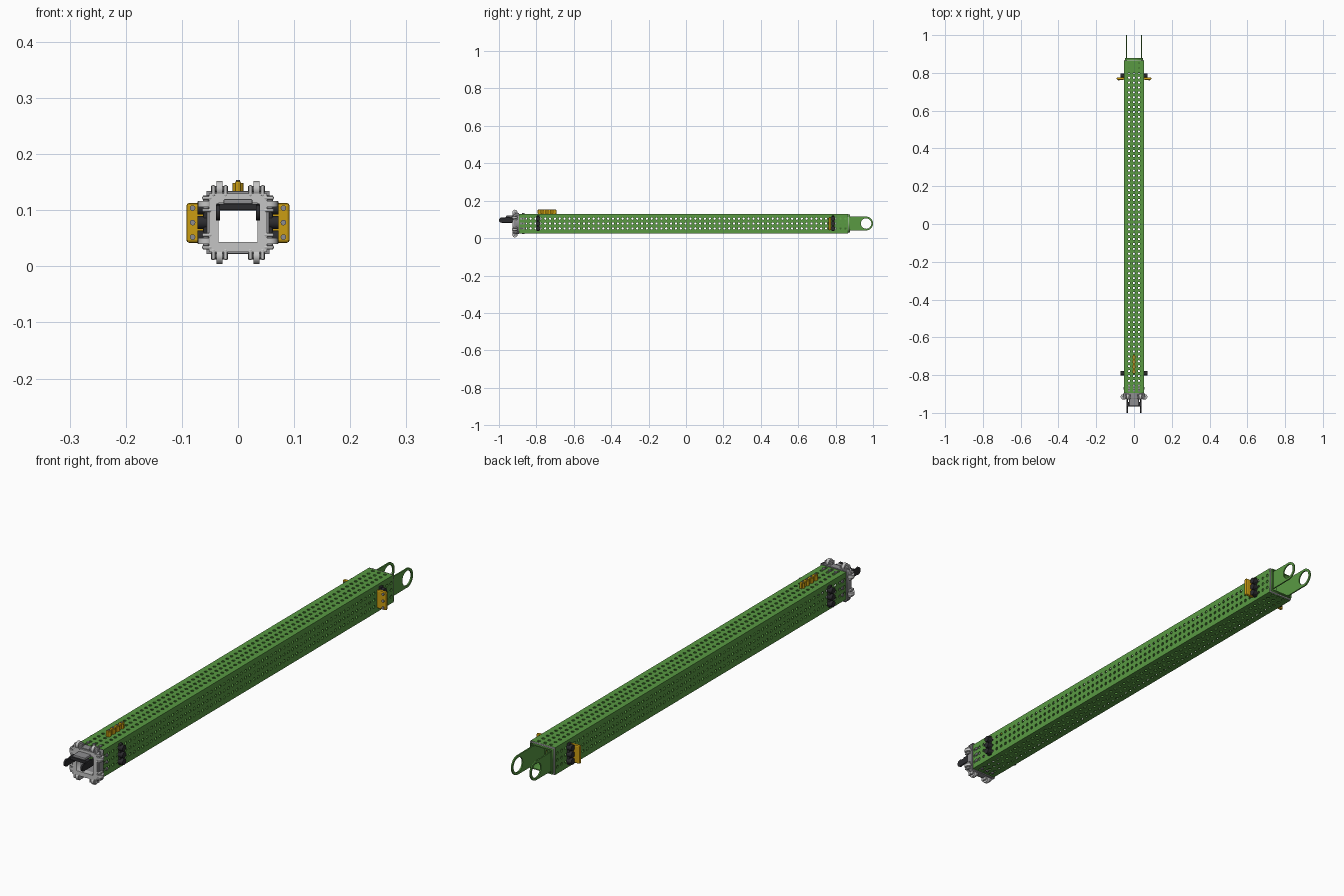
import bpy, bmesh, math
from mathutils import Vector, Matrix

cube = bpy.data.objects.get("Cube")
if cube:
    bpy.data.objects.remove(cube, do_unlink=True)

CZ = 0.078            # height of the beam axis
HALF = 0.052          # half width of the beam
Y0, Y1 = -0.895, 0.865
PITCH = (Y1 - Y0) / 68


def material(name, rgb, rough=0.6):
    m = bpy.data.materials.new(name)
    m.use_nodes = True
    m.diffuse_color = (*rgb, 1)
    bsdf = m.node_tree.nodes["Principled BSDF"]
    bsdf.inputs["Base Color"].default_value = (*rgb, 1)
    bsdf.inputs["Roughness"].default_value = rough
    return m


GREEN = material("painted green", (0.10, 0.32, 0.055))
YELLOW = material("amber yellow", (0.60, 0.34, 0.006))
SILVER = material("light grey", (0.56, 0.56, 0.56))
STEEL = material("mid grey", (0.27, 0.27, 0.28))
BLACK = material("black plastic", (0.025, 0.025, 0.028))


def finish(bm, name, mat):
    bmesh.ops.recalc_face_normals(bm, faces=bm.faces)
    me = bpy.data.meshes.new(name)
    bm.to_mesh(me)
    bm.free()
    me.materials.append(mat)
    ob = bpy.data.objects.new(name, me)
    bpy.context.collection.objects.link(ob)
    return ob


def box(name, lo, hi, mat, bevel=0.0):
    lo, hi = Vector(lo), Vector(hi)
    bm = bmesh.new()
    bmesh.ops.create_cube(bm, size=1)
    for v in bm.verts:
        v.co = (lo + hi) / 2 + v.co * (hi - lo)
    ob = finish(bm, name, mat)
    if bevel:
        mod = ob.modifiers.new("bevel", "BEVEL")
        mod.width, mod.segments = bevel, 2
    return ob


def rod(name, a, b, r, mat):
    a, b = Vector(a), Vector(b)
    bm = bmesh.new()
    turn = (b - a).to_track_quat("Z", "Y").to_matrix().to_4x4()
    bmesh.ops.create_cone(bm, cap_ends=True, segments=16, radius1=r, radius2=r,
                          depth=(b - a).length, matrix=Matrix.Translation((a + b) / 2) @ turn)
    for f in bm.faces:
        f.smooth = len(f.verts) == 4
    for e in bm.edges:
        e.smooth = all(f.smooth for f in e.link_faces)
    return finish(bm, name, mat)


def plate(name, loops, axis, lo, hi, mat):
    """Flat outline with holes, extruded from lo to hi along axis x or y."""
    cu = bpy.data.curves.new(name, "CURVE")
    cu.dimensions, cu.fill_mode, cu.extrude = "2D", "BOTH", (hi - lo) / 2
    for pts in loops:
        sp = cu.splines.new("POLY")
        sp.points.add(len(pts) - 1)
        for p, (a, b) in zip(sp.points, pts):
            p.co = (a, b, 0, 1)
        sp.use_cyclic_u = True
    tmp = bpy.data.objects.new(name, cu)
    bpy.context.collection.objects.link(tmp)
    dg = bpy.context.evaluated_depsgraph_get()
    me = bpy.data.meshes.new_from_object(tmp.evaluated_get(dg))
    bpy.data.objects.remove(tmp)
    bm = bmesh.new()
    bm.from_mesh(me)
    bmesh.ops.remove_doubles(bm, verts=bm.verts, dist=1e-5)
    spin = Matrix.Rotation(math.pi / 2, 4, "X")
    mid = (lo + hi) / 2
    if axis == "x":
        spin = Matrix.Rotation(math.pi / 2, 4, "Z") @ spin
    shift = Matrix.Translation((mid, 0, CZ) if axis == "x" else (0, mid, CZ))
    bm.transform(shift @ spin)
    return finish(bm, name, mat)


def square(h):
    return [(-h, -h), (h, -h), (h, h), (-h, h)]


def arc(cx, r, start, end, n):
    return [(cx + r * math.cos(start + (end - start) * i / n),
             r * math.sin(start + (end - start) * i / n)) for i in range(n + 1)]


# Perforated square beam: every cell is a ring of quads around a hole
def perforated_beam():
    bm = bmesh.new()
    rim, r = 1.5 * PITCH, 0.0062
    for side in range(4):
        turn = Matrix.Rotation(side * math.pi / 2, 3, "Y")

        def quad(pts):
            bm.faces.new([bm.verts.new(turn @ Vector((x, y, HALF)) + Vector((0, 0, CZ)))
                          for x, y in pts])

        for row in range(68):
            cy = Y0 + (row + 0.5) * PITCH
            for cx in (-PITCH, 0, PITCH):
                inner, outer = [], []
                for k in range(8):
                    c, s = math.cos(k * math.pi / 4), math.sin(k * math.pi / 4)
                    q = PITCH / 2 / max(abs(c), abs(s))
                    inner.append((cx + r * c, cy + r * s))
                    outer.append((cx + q * c, cy + q * s))
                for k in range(8):
                    j = (k + 1) % 8
                    quad([inner[k], outer[k], outer[j], inner[j]])
            for a, b in ((-HALF, -rim), (rim, HALF)):
                for y in (cy - PITCH / 2, cy):
                    quad([(a, y), (b, y), (b, y + PITCH / 2), (a, y + PITCH / 2)])
    bmesh.ops.remove_doubles(bm, verts=bm.verts, dist=1e-5)
    ob = finish(bm, "perforated_beam", GREEN)
    wall = ob.modifiers.new("wall", "SOLIDIFY")
    wall.thickness, wall.offset, wall.use_even_offset = 0.0035, -1, True


perforated_beam()

# Rear fork: sleeve, pale end rim and two eyelet plates
plate("rear_sleeve", [square(0.047), square(0.043)], "y", 0.80, 0.878, GREEN)
plate("rear_rim", [square(0.0515), square(0.047)], "y", Y1 - 0.001, Y1 + 0.004, SILVER)
eye = 0.963
outline = [(0.80, -0.037), (0.895, -0.037)] + arc(eye, 0.037, -1.75, 1.75, 20) \
    + [(0.895, 0.037), (0.80, 0.037)]
hole = arc(eye, 0.028, 0, math.tau * 23 / 24, 23)
for s, word in ((-1, "right"), (1, "left")):
    plate("fork_plate_" + word, [outline, hole], "x", s * 0.039 - 0.0025, s * 0.039 + 0.0025, GREEN)

# Black bearing blocks and yellow rear fins on both sides
for s, word in ((-1, "right"), (1, "left")):
    for y, end in ((-0.79, "front"), (0.786, "rear")):
        box(f"{end}_bearing_{word}", (min(s * 0.051, s * 0.062), y - 0.008, 0.038),
            (max(s * 0.051, s * 0.062), y + 0.008, 0.120), BLACK, 0.003)
        for dz in (-PITCH, 0, PITCH):
            rod(f"{end}_bearing_lobe_{word}", (s * 0.051, y, CZ + dz),
                (s * 0.072, y, CZ + dz), 0.0115, BLACK)
    box("rear_fin_" + word, (min(s * 0.052, s * 0.092), 0.763, 0.042),
        (max(s * 0.052, s * 0.092), 0.776, 0.113), YELLOW, 0.005)
    for dz in (-PITCH, 0, PITCH):
        rod("fin_screw_" + word, (s * 0.081, 0.759, CZ + dz),
            (s * 0.081, 0.764, CZ + dz), 0.005, STEEL)

# Yellow ridge on top near the front
box("ridge_blade", (-0.005, -0.793, 0.129), (0.005, -0.692, 0.152), YELLOW, 0.003)
for i in range(4):
    y = -0.782 + i * PITCH
    rod("ridge_post", (0, y, 0.129), (0, y, 0.149), 0.0095, YELLOW)
    rod("ridge_screw", (0, y, 0.148), (0, y, 0.154), 0.004, STEEL)

# Front collar with its inner sleeve
plate("front_collar", [square(0.052), square(0.035)], "y", -0.927, -0.905, SILVER)
plate("front_sleeve", [square(0.047), square(0.038)], "y", -0.906, -0.855, STEEL)
plate("collar_flange", [square(0.056), square(0.036)], "y", -0.912, -0.894, STEEL)

# Guide rollers on the four sides of the collar
for side in range(4):
    flat = side % 2 == 0
    reach = 0.074 if flat else 0.071
    turn = Matrix.Rotation(side * math.pi / 2, 3, "Y")

    def at(u, y, w):
        return turn @ Vector((u, y, w)) + Vector((0, 0, CZ))

    def block(name, u, w, y, mat, bevel):
        a, b = at(u[0], y[0], w[0]), at(u[1], y[1], w[1])
        box(name, [min(p) for p in zip(a, b)], [max(p) for p in zip(a, b)], mat, bevel)

    for u in (-0.033, 0.033):
        rod("guide_roller", at(u - 0.0055, -0.915, reach - 0.014),
            at(u + 0.0055, -0.915, reach - 0.014), 0.014, SILVER)
        rod("roller_pin", at(u - 0.015, -0.915, reach - 0.014),
            at(u + 0.015, -0.915, reach - 0.014), 0.0055, STEEL)
        for d in (-0.011, 0.011):
            block("roller_ear", (u + d - 0.0035, u + d + 0.0035), (0.046, reach - 0.007),
                  (-0.928, -0.902), SILVER, 0.003)
    block("roller_bridge", (-0.022, 0.022), (0.05, 0.056), (-0.922, -0.9), STEEL, 0.002)
    for u in (-PITCH, 0, PITCH):
        rod("collar_screw", at(u, -0.87, 0.05), at(u, -0.87, 0.056), 0.006, STEEL)

# Black front yoke: cross bar, two prongs, grey support
box("yoke_bar", (-0.039, -0.966, 0.100), (0.039, -0.942, 0.112), BLACK, 0.002)
box("yoke_support", (-0.026, -0.962, 0.109), (0.026, -0.915, 0.120), STEEL, 0.003)
for s in (-1, 1):
    x = s * 0.036
    box("yoke_prong", (x - 0.0035, -0.985, 0.082), (x + 0.0035, -0.927, 0.109), BLACK, 0.003)
    rod("yoke_prong_tip", (x - 0.0035, -0.986, 0.096), (x + 0.0035, -0.986, 0.096), 0.014, BLACK)
